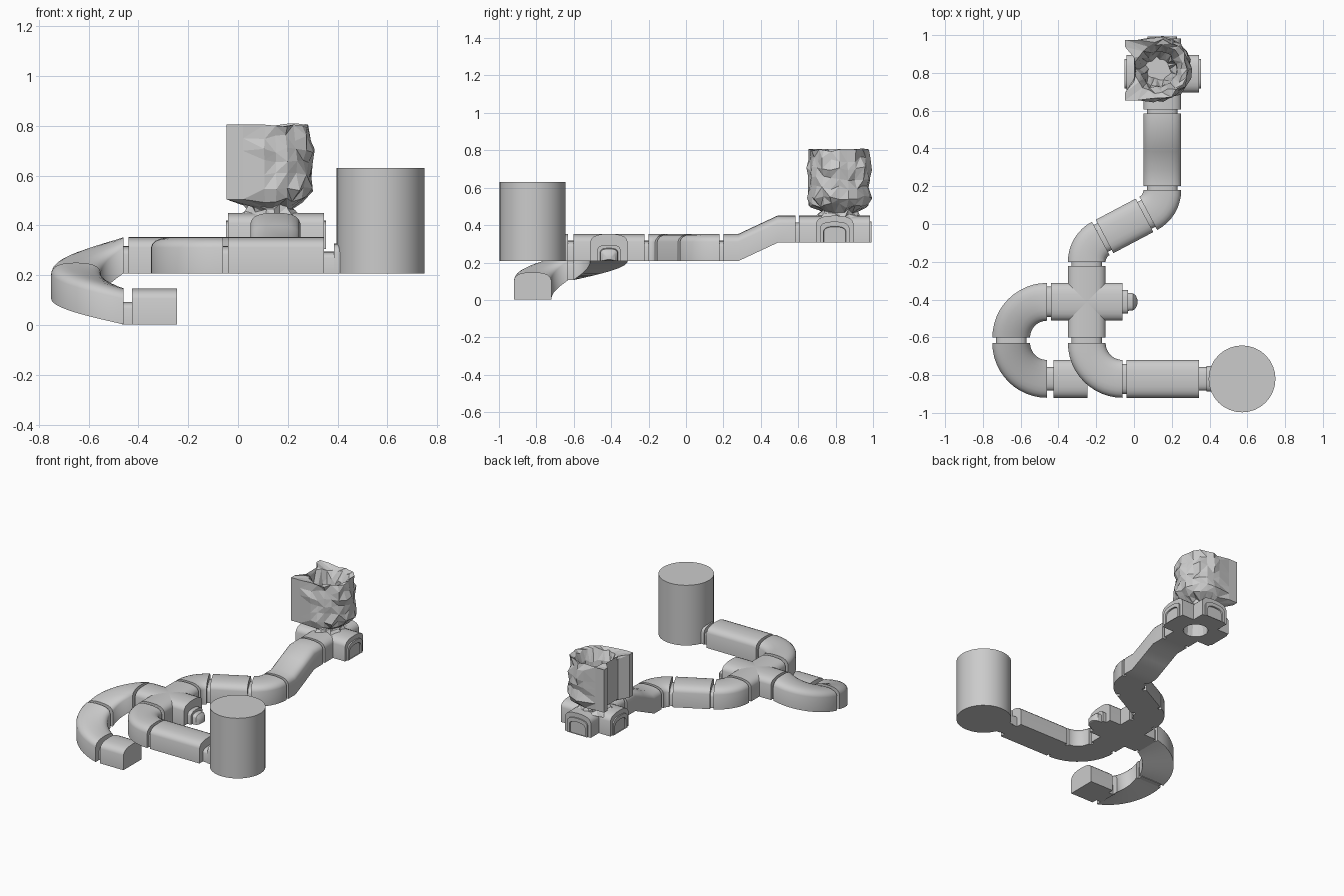
import bpy, bmesh, math, random
from math import sin, cos, pi, radians

if "Cube" in bpy.data.objects:
    bpy.data.objects.remove(bpy.data.objects["Cube"])

random.seed(4)
HALF = [(.1, 0), (.1, .103), (.094, .118), (.082, .13), (.064, .138), (.04, .143)]
PROFILE = HALF + [(0, .145)] + [(-a, b) for a, b in reversed(HALF)]


def finish(name, bm, smooth=True):
    bmesh.ops.recalc_face_normals(bm, faces=bm.faces)
    me = bpy.data.meshes.new(name)
    bm.to_mesh(me)
    bm.free()
    ob = bpy.data.objects.new(name, me)
    bpy.context.collection.objects.link(ob)
    if smooth:
        bpy.ops.object.select_all(action='DESELECT')
        ob.select_set(True)
        bpy.context.view_layer.objects.active = ob
        bpy.ops.object.shade_smooth_by_angle(angle=radians(30))
    return ob


def sweep(name, stations, sw=1, sh=1):
    """Sweep the arched profile through stations (x, y, z, heading[, scale])."""
    bm = bmesh.new()
    rings = []
    for x, y, z, h, *k in stations:
        k = k[0] if k else 1
        rings.append([bm.verts.new((x + a * sw * k * sin(h), y - a * sw * k * cos(h), z + b * sh * k))
                      for a, b in PROFILE])
    n = len(PROFILE)
    for r0, r1 in zip(rings, rings[1:]):
        for i in range(n):
            bm.faces.new((r0[i], r0[(i + 1) % n], r1[(i + 1) % n], r1[i]))
    bm.faces.new(rings[0])
    bm.faces.new(rings[-1])
    return finish(name, bm)


def straight(name, p, q, z0, z1=None, **kw):
    h = math.atan2(q[1] - p[1], q[0] - p[0])
    return sweep(name, [(*p, z0, h), (*q, z0 if z1 is None else z1, h)], **kw)


def bend(name, p, heading, turn, r, z0, z1, n=12):
    h0, t = radians(heading), radians(turn)
    s = 1 if turn > 0 else -1
    cx, cy = p[0] - s * r * sin(h0), p[1] + s * r * cos(h0)
    st = []
    for i in range(n + 1):
        h = h0 + t * i / n
        st.append((cx + s * r * sin(h), cy - s * r * cos(h), z0 + (z1 - z0) * i / n, h))
    return sweep(name, st)


def link(p, q, z, sw=.8, sh=.75):
    return straight("connector", p, q, z, sw=sw, sh=sh)


# low entry tube and the climbing U-turn
straight("entry_tube", (-.245, -.82), (-.425, -.82), .003)
link((-.42, -.82), (-.465, -.82), .003, .62, .62)
bend("lower_climb_bend", (-.46, -.82), 180, -90, .19, .003, .106)
link((-.65, -.635), (-.65, -.597), .106)
bend("upper_climb_bend", (-.65, -.602), 90, -90, .19, .106, .208)
link((-.465, -.412), (-.435, -.412), .208)

# first crossing with its blocked side outlet
straight("crossing_x", (-.44, -.412), (-.06, -.412), .208)
straight("crossing_y", (-.25, -.602), (-.25, -.222), .208)
link((-.065, -.412), (-.032, -.412), .208, .62, .6)
sweep("outlet_cap", [(-.035, -.412, .208, 0, .48), (-.005, -.412, .208, 0, .45),
                     (.01, -.412, .21, 0, .33), (.018, -.412, .215, 0, .12)])

# tube to the round tank
link((-.25, -.635), (-.25, -.597), .208)
bend("tank_bend", (-.25, -.63), -90, 90, .19, .208, .208)
link((-.065, -.82), (-.035, -.82), .208)
straight("tank_tube", (-.04, -.82), (.345, -.82), .208)
link((.34, -.82), (.43, -.82), .208, .62, .6)
straight("tank_collar", (.385, -.82), (.43, -.82), .208, sw=.68, sh=.82)
bm = bmesh.new()
bmesh.ops.create_cone(bm, cap_ends=True, segments=32, radius1=.177, radius2=.177, depth=.422)
tank = finish("round_tank", bm)
tank.location = (.572, -.82, .419)

# S-shaped tube heading to the back
link((-.25, -.225), (-.25, -.197), .208)
bend("s_bend_start", (-.25, -.2), 90, -62, .14, .208, .208, 8)
a, b = (-.1757, -.0764), (.0757, .0564)


def along(f):
    return (a[0] + (b[0] - a[0]) * f, a[1] + (b[1] - a[1]) * f)


link(a, along(.1), .208)
straight("s_middle_tube", along(.08), along(.92), .208)
link(along(.9), b, .208)
bend("s_bend_end", b, 28, 62, .14, .208, .208, 8)
link((.15, .175), (.15, .205), .208)

# ramp up to the second crossing
sweep("ramp_tube", [(.15, y, z, pi / 2) for y, z in
                    ((.2, .208), (.28, .208), (.385, .257), (.49, .306), (.585, .306))])
link((.15, .58), (.15, .61), .306)

# second crossing: arms with a ruptured, hollow middle and framed ends
bm = bmesh.new()
bmesh.ops.create_cone(bm, cap_ends=True, segments=14, radius1=.085, radius2=.07, depth=.16)
cutter = finish("rupture_cutter", bm, False)
cutter.location = (.15, .795, .34)
cutter.hide_render = True
cutter.hide_set(True)
for name, p, q in (("ruptured_crossing_x", (-.04, .795), (.345, .795)),
                   ("ruptured_crossing_y", (.15, .605), (.15, .983))):
    arm = straight(name, p, q, .306)
    m = arm.modifiers.new("rupture", 'BOOLEAN')
    m.operation, m.object, m.solver = 'DIFFERENCE', cutter, 'EXACT'
for dx, dy, cx, cy in ((1, 0, .345, .795), (-1, 0, -.04, .795), (0, 1, .15, .983)):
    h = math.atan2(dy, dx)
    sweep("end_frame", [(cx - .01 * dx, cy - .01 * dy, .306, h, .78),
                        (cx + .009 * dx, cy + .009 * dy, .306, h, .78),
                        (cx + .009 * dx, cy + .009 * dy, .306, h, .6),
                        (cx - .002 * dx, cy - .002 * dy, .306, h, .58)])

# crumpled burst tank: outer wall, torn rim, then inner wall down to a dented floor
bm = bmesh.new()
N = 22
CX, CY = .13, .82
LAYERS = [(.43, .13, .01), (.455, .1, .012), (.475, .095, .012), (.505, .145, .014), (.55, .168, .012),
          (.6, .164, .014), (.65, .162, .014), (.7, .167, .014), (.75, .162, .015), (.8, .152, .012),
          (.79, .125, .01), (.72, .105, .015), (.62, .09, .015), (.55, .06, .012)]
rings = []
for li, (z, r, j) in enumerate(LAYERS):
    ring = []
    for i in range(N):
        t = 2 * pi * i / N
        rr = r + random.uniform(-j, j)
        x, y = CX + rr * cos(t), CY + rr * sin(t)
        zz = z + random.uniform(-j, j)
        if 3 <= li <= 9 and cos(t) < -.35:
            # torn side: straight walls ending in a flat cut with a hollow between
            edge = abs(sin(t))
            y = CY + (.155 if sin(t) >= 0 else -.165) * min(1, edge * 1.4)
            x = -.047 if edge > .5 else .0
            zz = z + (.006 if li == 9 else 0)
            if edge > .85:
                x = .02
        if li == 9:
            zz = min(zz, .81)
        ring.append(bm.verts.new((x, y, zz)))
    rings.append(ring)
for r0, r1 in zip(rings, rings[1:]):
    for i in range(N):
        k = (i + 1) % N
        q = (r0[i], r0[k], r1[k], r1[i])
        if random.random() < .5:
            bm.faces.new((q[0], q[1], q[2]))
            bm.faces.new((q[0], q[2], q[3]))
        else:
            bm.faces.new((q[0], q[1], q[3]))
            bm.faces.new((q[1], q[2], q[3]))
bm.faces.new(rings[-1])
finish("crumpled_tank", bm, False)
